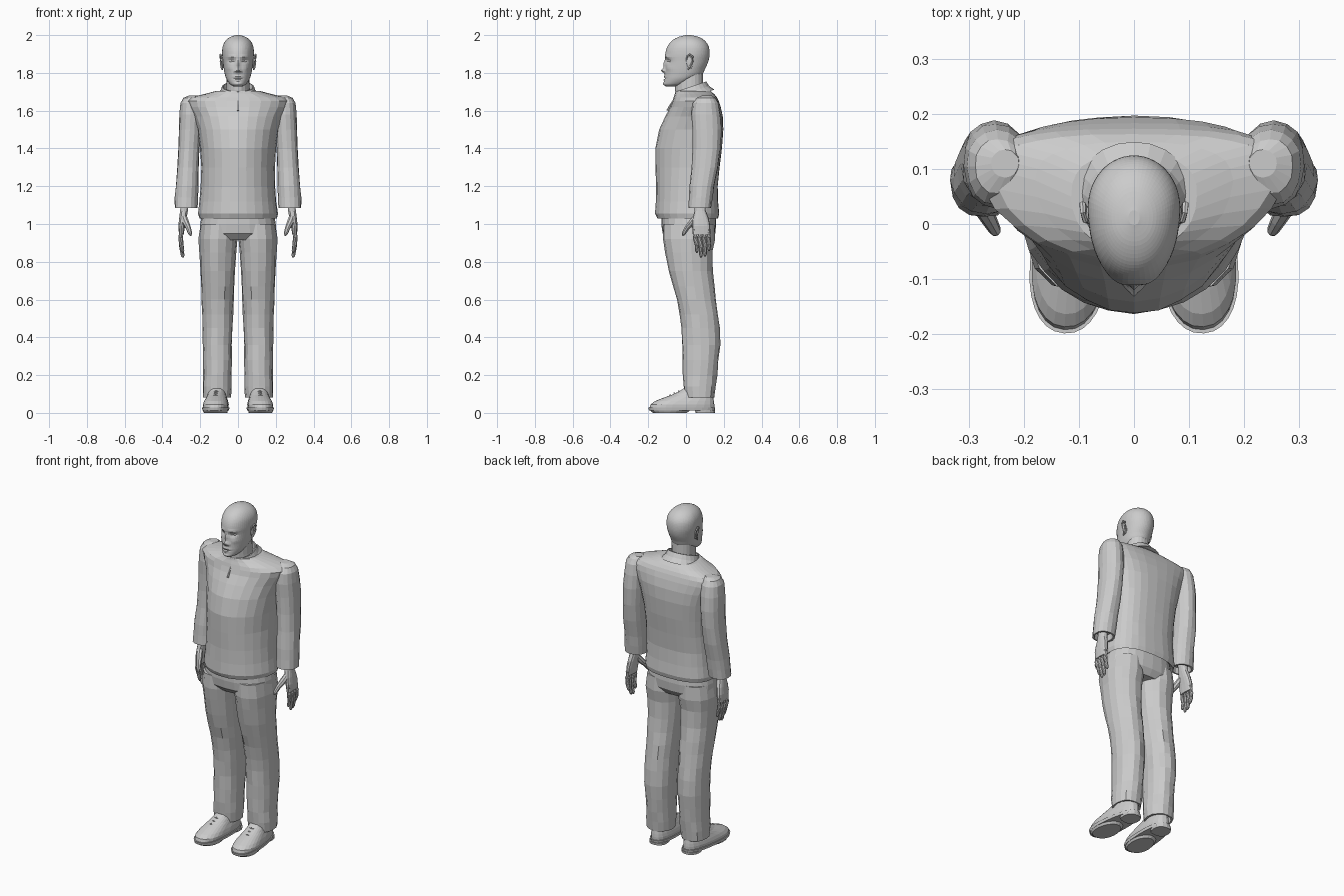
import bpy, bmesh, math, random
from mathutils import Vector, Matrix

random.seed(4)


def finish(name, bm, mirror):
    bmesh.ops.recalc_face_normals(bm, faces=bm.faces)
    me = bpy.data.meshes.new(name)
    bm.to_mesh(me)
    bm.free()
    ob = bpy.data.objects.new(name, me)
    bpy.context.collection.objects.link(ob)
    if mirror:
        ob.modifiers.new("Mirror", 'MIRROR').use_clip = False
    return ob


def skin(bm, rings):
    n = len(rings[0])
    for a, b in zip(rings, rings[1:]):
        for i in range(n):
            j = (i + 1) % n
            bm.faces.new((a[i], a[j], b[j], b[i]))
    bm.faces.new(rings[0])
    bm.faces.new(rings[-1])


def smooth_keys(keys, sub):
    # Catmull-Rom interpolation between key sections
    if sub == 1:
        return keys
    k = [keys[0]] + list(keys) + [keys[-1]]
    out = []
    for i in range(1, len(k) - 2):
        for s in range(sub):
            t = s / sub
            out.append([0.5 * (2 * b + (c - a) * t + (2 * a - 5 * b + 4 * c - d) * t * t
                               + (3 * b - a - 3 * c + d) * t ** 3)
                        for a, b, c, d in zip(*k[i - 1:i + 3])])
    return out + [list(keys[-1])]


def loft(name, keys, n=20, sub=1, tilt=0, pf=2, pb=2, jitter=0, mirror=False, warp=None):
    # each key: z, centre x, half width, front y, back y, y of widest point
    bm = bmesh.new()
    rings = []
    for z, cx, hw, yf, yb, ym in smooth_keys(keys, sub):
        ring = []
        for i in range(n):
            t = math.tau * i / n
            s, c = math.sin(t), math.cos(t)
            p = 2 / (pf if c > 0 else pb)
            k = 1 + random.uniform(-jitter, jitter)
            x = cx + hw * k * math.copysign(abs(s) ** p, s)
            y = ym - ((ym - yf) if c > 0 else (yb - ym)) * k * math.copysign(abs(c) ** p, c)
            v = Vector((x, y, z + tilt * (y - (yf + yb) / 2)))
            ring.append(bm.verts.new(warp(v) if warp else v))
        rings.append(ring)
    skin(bm, rings)
    return finish(name, bm, mirror)


def tube(name, pts, radii, n=8, mirror=True):
    bm = bmesh.new()
    pts = [Vector(p) for p in pts]
    rings = []
    for i, (p, r) in enumerate(zip(pts, radii)):
        d = pts[min(i + 1, len(pts) - 1)] - pts[max(i - 1, 0)]
        q = d.to_track_quat('Z', 'X')
        rings.append([bm.verts.new(p + q @ Vector((r * math.cos(math.tau * k / n),
                                                   r * math.sin(math.tau * k / n), 0)))
                      for k in range(n)])
    skin(bm, rings)
    return finish(name, bm, mirror)


def ball(name, loc, size, rot=0):
    bm = bmesh.new()
    m = Matrix.Translation(loc) @ Matrix.Rotation(rot, 4, 'X') @ Matrix.Diagonal((*size, 1))
    bmesh.ops.create_uvsphere(bm, u_segments=14, v_segments=10, radius=1, matrix=m)
    return finish(name, bm, True)


# head with sculpted face: bumps are x, z, spread x, spread z, depth
BUMPS = [(0, 1.812, .011, .012, .021), (0, 1.845, .009, .022, .012), (.014, 1.807, .007, .007, .008),
         (.034, 1.862, .016, .010, -.012), (.032, 1.886, .024, .007, .005), (0, 1.779, .022, .005, .005),
         (0, 1.771, .024, .003, -.004), (0, 1.763, .018, .005, .005), (0, 1.742, .018, .009, .004),
         (.045, 1.825, .015, .014, .004)]


def face(v):
    if v.y < 0:
        for x, z, sx, sz, d in BUMPS:
            v.y -= d * math.exp(-((abs(v.x) - x) / sx) ** 2 - ((v.z - z) / sz) ** 2)
    return v


loft("head", [(1.728, 0, .02, -.105, -.06, -.08), (1.74, 0, .042, -.117, -.01, -.05),
              (1.765, 0, .06, -.114, .04, -.02), (1.79, 0, .069, -.112, .085, 0),
              (1.82, 0, .075, -.110, .1, .01), (1.86, 0, .080, -.108, .118, .02),
              (1.90, 0, .084, -.110, .125, .03), (1.94, 0, .081, -.098, .12, .03),
              (1.97, 0, .066, -.075, .1, .025), (1.99, 0, .041, -.04, .068, .015),
              (2.0, 0, .01, -.002, .025, .012)], n=56, sub=5, pf=2.15, warp=face)
loft("neck", [(1.64, 0, .07, -.045, .1, .03), (1.72, 0, .062, -.058, .09, .03),
              (1.80, 0, .06, -.06, .09, .03)], tilt=.15)
ball("eye", (.034, -.077, 1.862), (.014, .012, .009))
ball("ear_inner", (.081, .018, 1.856), (.007, .016, .034), .2)
tube("ear_rim", [(.083, .004, 1.868), (.089, .006, 1.888), (.093, .02, 1.897), (.094, .036, 1.885),
                 (.092, .036, 1.86), (.087, .022, 1.832), (.083, .010, 1.818)],
     [.004, .005, .005, .006, .005, .006, .004], 6)

# jacket
loft("jacket_body", [(1.06, 0, .17, -.12, .14, .04), (1.03, 0, .205, -.152, .17, .04),
                     (1.055, 0, .211, -.163, .176, .04), (1.12, 0, .203, -.16, .17, .045),
                     (1.2, 0, .197, -.158, .168, .05), (1.3, 0, .195, -.160, .178, .06),
                     (1.4, 0, .2, -.163, .19, .07), (1.5, 0, .215, -.141, .197, .09),
                     (1.57, 0, .24, -.108, .194, .1), (1.62, 0, .27, -.082, .184, .105),
                     (1.65, 0, .28, -.072, .174, .105), (1.67, 0, .255, -.066, .164, .1),
                     (1.687, 0, .18, -.06, .15, .08), (1.705, 0, .115, -.055, .13, .05)],
     n=28, pb=2.5, jitter=.008)
loft("collar", [(1.675, 0, .115, -.072, .15, .04), (1.70, 0, .095, -.064, .122, .03),
                (1.727, 0, .085, -.057, .107, .025), (1.727, 0, .079, -.051, .101, .025),
                (1.69, 0, .076, -.048, .1, .025)], n=24, tilt=.33)
tube("zip_pull", [(0, -.064, 1.66), (0, -.085, 1.625), (0, -.098, 1.60)], [.003, .005, .006], 6, False)
loft("sleeve", [(1.68, .235, .025, .085, .135, .11), (1.668, .248, .042, .055, .155, .105),
                (1.64, .25, .054, .035, .172, .105), (1.58, .252, .058, .028, .184, .105),
                (1.5, .255, .059, .033, .188, .11), (1.4, .26, .057, .035, .185, .11),
                (1.3, .265, .058, .03, .17, .1), (1.2, .27, .06, .02, .15, .085),
                (1.14, .273, .061, .016, .14, .08), (1.085, .275, .061, .012, .132, .075),
                (1.085, .276, .05, .022, .122, .075), (1.12, .276, .045, .028, .115, .075)],
     n=16, pf=2.2, pb=2.2, jitter=.03, mirror=True)

# hands
loft("palm", [(1.13, .278, .022, .045, .1, .073), (1.07, .286, .021, .045, .105, .075),
              (1.03, .292, .02, .035, .12, .078), (.99, .298, .018, .032, .128, .08),
              (.945, .3, .013, .036, .129, .082)], n=14, pf=2.5, pb=2.5, mirror=True)
for y, tip in ((.048, .848), (.072, .822), (.096, .828), (.119, .858)):
    y2 = y + (.085 - y) * .1 + .006
    tube("finger", [(.3, y, .97), (.303, y, .93), (.3, y2, (.93 + tip) / 2), (.293, y2, tip + .01),
                    (.291, y2, tip)], [.012, .0125, .011, .009, .004])
tube("thumb", [(.289, .06, 1.045), (.277, .032, 1.01), (.263, .006, .98), (.253, -.012, .95),
               (.25, -.018, .938)], [.016, .018, .014, .011, .004])

# trousers
loft("trouser_hips", [(1.08, 0, .185, -.13, .155, .03), (1.0, 0, .2, -.131, .16, .03),
                      (.95, 0, .203, -.124, .155, .03), (.915, 0, .17, -.09, .13, .03)],
     n=24, pf=2.3, pb=2.4)
loft("trouser_leg", [(1.0, .1, .098, -.12, .15, .03), (.92, .105, .102, -.118, .152, .03),
                     (.85, .107, .098, -.108, .142, .03), (.75, .107, .092, -.088, .14, .035),
                     (.67, .107, .088, -.068, .15, .045), (.6, .107, .085, -.05, .16, .055),
                     (.52, .108, .081, -.034, .17, .07), (.45, .108, .080, -.025, .177, .075),
                     (.36, .109, .078, -.021, .18, .08), (.28, .109, .077, -.018, .173, .08),
                     (.2, .11, .075, -.018, .165, .075), (.14, .111, .076, -.014, .158, .07),
                     (.082, .112, .074, -.008, .15, .07), (.082, .112, .064, .002, .14, .07),
                     (.12, .112, .06, .006, .136, .07)],
     n=16, pf=2.2, pb=2.2, jitter=.03, mirror=True)


# shoes, toes turned slightly outward
def splay(v):
    c = Vector((.11, .05, 0))
    return c + Matrix.Rotation(math.radians(4), 3, 'Z') @ (v - c)


loft("shoe_sole", [(.012, .11, .068, -.196, .152, -.08), (.028, .11, .071, -.2, .155, -.08)],
     n=28, pf=2.2, pb=2.5, mirror=True, warp=splay)
loft("shoe_heel", [(0, .11, .050, .05, .153, .1), (.014, .11, .052, .048, .155, .1)],
     n=16, pf=3, pb=2.3, mirror=True, warp=splay)
loft("shoe_forefoot", [(0, .11, .060, -.175, .005, -.09), (.013, .11, .067, -.192, .02, -.085)],
     n=20, pf=2.2, mirror=True, warp=splay)
loft("shoe_upper", [(.026, .11, .066, -.194, .15, -.08), (.045, .11, .067, -.188, .15, -.075),
                    (.062, .11, .062, -.165, .148, -.05), (.078, .11, .055, -.125, .145, -.02),
                    (.095, .11, .049, -.078, .142, .02), (.113, .11, .046, -.038, .14, .05),
                    (.128, .11, .044, -.015, .138, .06)],
     n=24, pf=2.2, pb=2.4, mirror=True, warp=splay)
for y, z in ((-.085, .096), (-.062, .106), (-.04, .117)):
    tube("shoe_lace", [splay(Vector(p)) for p in ((.082, y + .015, z - .012), (.11, y, z - .001),
                                                  (.138, y + .015, z - .012))], [.004] * 3, 6)
